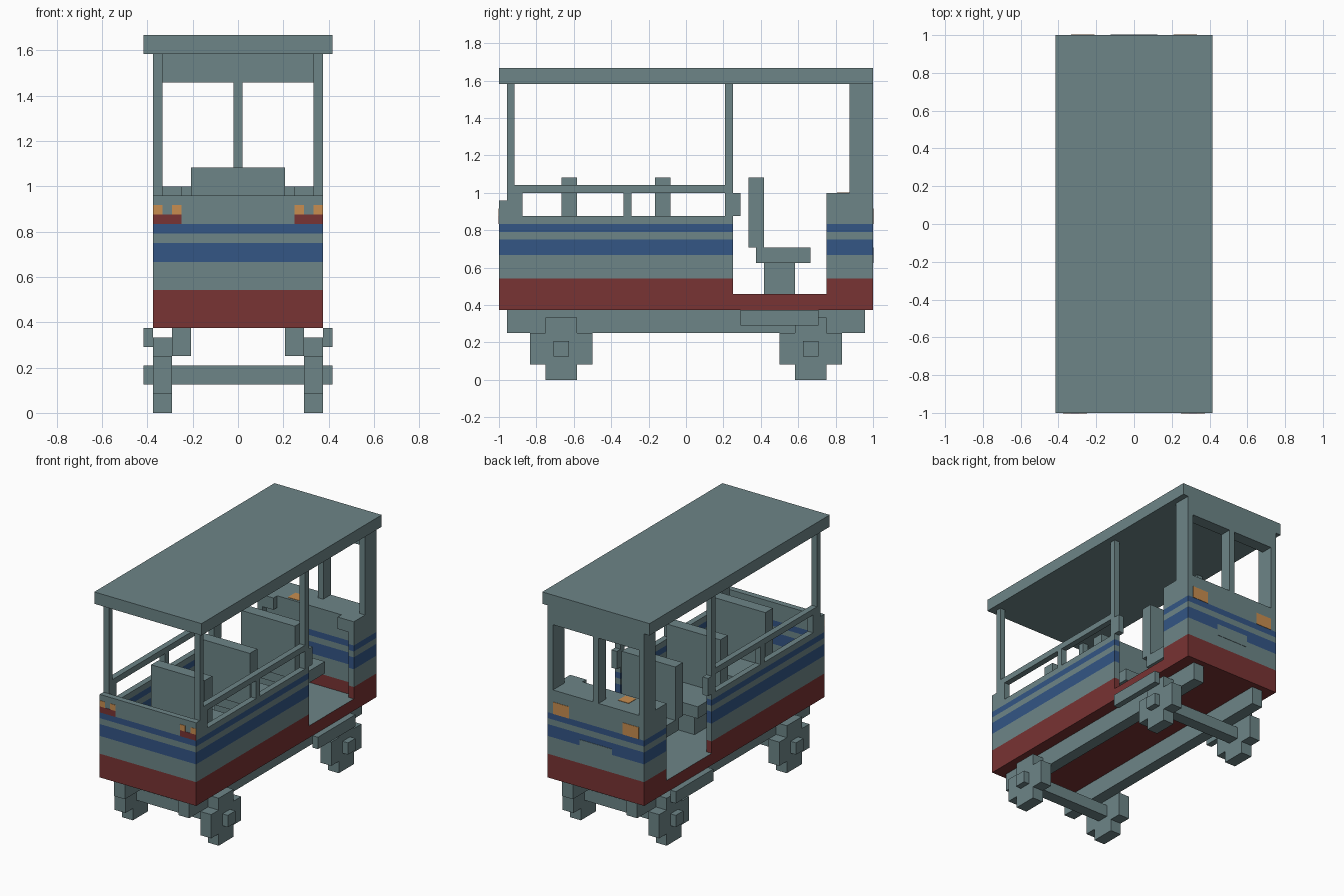
import bpy
import bmesh
from mathutils import Vector

cube = bpy.data.objects.get("Cube")
if cube:
    bpy.data.objects.remove(cube)

U = 1 / 24  # block size: every part sits on this grid


def make_material(name, color):
    m = bpy.data.materials.new(name)
    m.diffuse_color = (*color, 1)
    m.use_nodes = True
    bsdf = m.node_tree.nodes["Principled BSDF"]
    bsdf.inputs["Base Color"].default_value = (*color, 1)
    bsdf.inputs["Roughness"].default_value = 0.8
    return m


GREY = make_material("grey_green", (0.153, 0.235, 0.245))
RED = make_material("dark_red", (0.19, 0.033, 0.033))
BLUE = make_material("deep_blue", (0.033, 0.092, 0.235))
ORANGE = make_material("lamp_orange", (0.58, 0.27, 0.08))


def add_box(bm, x, y, z):
    """Add a box from (low, high) pairs given in blocks."""
    lo, hi = (Vector(p) * U for p in zip(x, y, z))
    verts = bmesh.ops.create_cube(bm, size=1)["verts"]
    for v in verts:
        v.co = Vector(hi[i] if v.co[i] > 0 else lo[i] for i in range(3))


def finish(name, bm, *materials):
    mesh = bpy.data.meshes.new(name)
    bm.to_mesh(mesh)
    bm.free()
    for m in materials:
        mesh.materials.append(m)
    obj = bpy.data.objects.new(name, mesh)
    bpy.context.collection.objects.link(obj)
    return obj


def box(name, x, y, z, material=GREY):
    bm = bmesh.new()
    add_box(bm, x, y, z)
    return finish(name, bm, material)


def pair(name, x, y, z, material=GREY):
    """Matching boxes on the left (+x) and right (-x)."""
    box(name + "_left", x, y, z, material)
    box(name + "_right", (-x[1], -x[0]), y, z, material)


def painted(name, x, y, z):
    """Body panel cut at the paint lines and coloured by height."""
    bm = bmesh.new()
    add_box(bm, x, y, z)
    for level in (13, 16, 18, 19, 20):
        bmesh.ops.bisect_plane(bm, geom=bm.verts[:] + bm.edges[:] + bm.faces[:],
                               plane_co=(0, 0, level * U), plane_no=(0, 0, 1))
    bm.normal_update()
    for f in bm.faces:
        h = f.calc_center_median().z / U
        if f.normal.z > 0.5:
            f.material_index = 0
        elif h < 13:
            f.material_index = 1
        elif 16 < h < 18 or 19 < h < 20:
            f.material_index = 2
    return finish(name, bm, GREY, RED, BLUE)


def mirrored_panel(name, x, y, z):
    painted(name + "_left", x, y, z)
    painted(name + "_right", (-x[1], -x[0]), y, z)


# Running gear: stepped wheels, axles, chassis rails and door steps
for end, c in (("front", -16), ("rear", 16)):
    for side, x in (("left", (7, 9)), ("right", (-9, -7))):
        bm = bmesh.new()
        add_box(bm, x, (c - 2, c + 2), (0, 8))
        for s in (-1, 1):
            add_box(bm, x, sorted((c + 2 * s, c + 4 * s)), (2, 6))
        finish(f"{end}_{side}_wheel", bm, GREY)
    box(end + "_axle", (-10, 10), (c - 1, c + 1), (3, 5))
pair("chassis_rail", (5, 7), (-23, 23), (6, 9))
pair("door_step", (9, 10), (7, 17), (7, 9))

# Body shell
painted("floor", (-9, 9), (-24, 24), (9, 11))
painted("front_wall", (-9, 9), (-24, -23), (11, 23))
mirrored_panel("side_wall", (8, 9), (-23, 6), (11, 21))
painted("cab_dashboard", (-8, 8), (19, 24), (11, 24))
mirrored_panel("cab_side_wall", (8, 9), (18, 24), (11, 24))
pair("dashboard_end", (6, 8), (18, 19), (22, 24))

# Rails and posts above the side walls
pair("front_post", (8, 9), (-23, -22), (21, 38))
pair("front_post_foot", (8, 9), (-22, -21), (21, 24))
pair("door_post", (8, 9), (5, 6), (21, 38))
pair("door_handle", (8, 9), (6, 7), (21, 24))
pair("rail_support", (8, 9), (-8, -7), (21, 24))
pair("hand_rail", (8, 9), (-22, 5), (24, 25))

# Cab window frame and roof
pair("cab_pillar", (8, 9), (21, 24), (24, 38))
box("window_post", (-0.5, 0.5), (22, 24), (24, 35))
box("window_header", (-8, 8), (22, 24), (35, 38))
box("roof", (-10, 10), (-24, 24), (38, 40))

# Seats: backrest, cushion and pedestal, all facing the cab
for name, y in (("front_bench", -16), ("middle_bench", -4), ("driver_seat", 8)):
    bm = bmesh.new()
    add_box(bm, (-5, 5), (y, y + 2), (17, 26))
    add_box(bm, (-5, 5), (y + 1, y + 8), (15, 17))
    add_box(bm, (-3, 3), (y + 2, y + 6), (11, 15))
    finish(name, bm, GREY)

# Lamps and painted details as thin plates
T = 0.06
FRONT = (-24 - T, -24 + T)
BACK = (24 - T, 24 + T)
pair("front_outer_lamp", (8, 9), FRONT, (21, 22), ORANGE)
pair("front_inner_lamp", (6, 7), FRONT, (21, 22), ORANGE)
pair("front_lamp_base", (6, 9), FRONT, (20, 21), RED)
pair("rear_lamp", (5, 8), BACK, (20, 22), ORANGE)
box("rear_plate", (-3, 3), BACK, (15, 17))
box("dashboard_gauge", (-4.3, -2.3), (19.4, 21.4), (24 - T, 24 + T), ORANGE)
